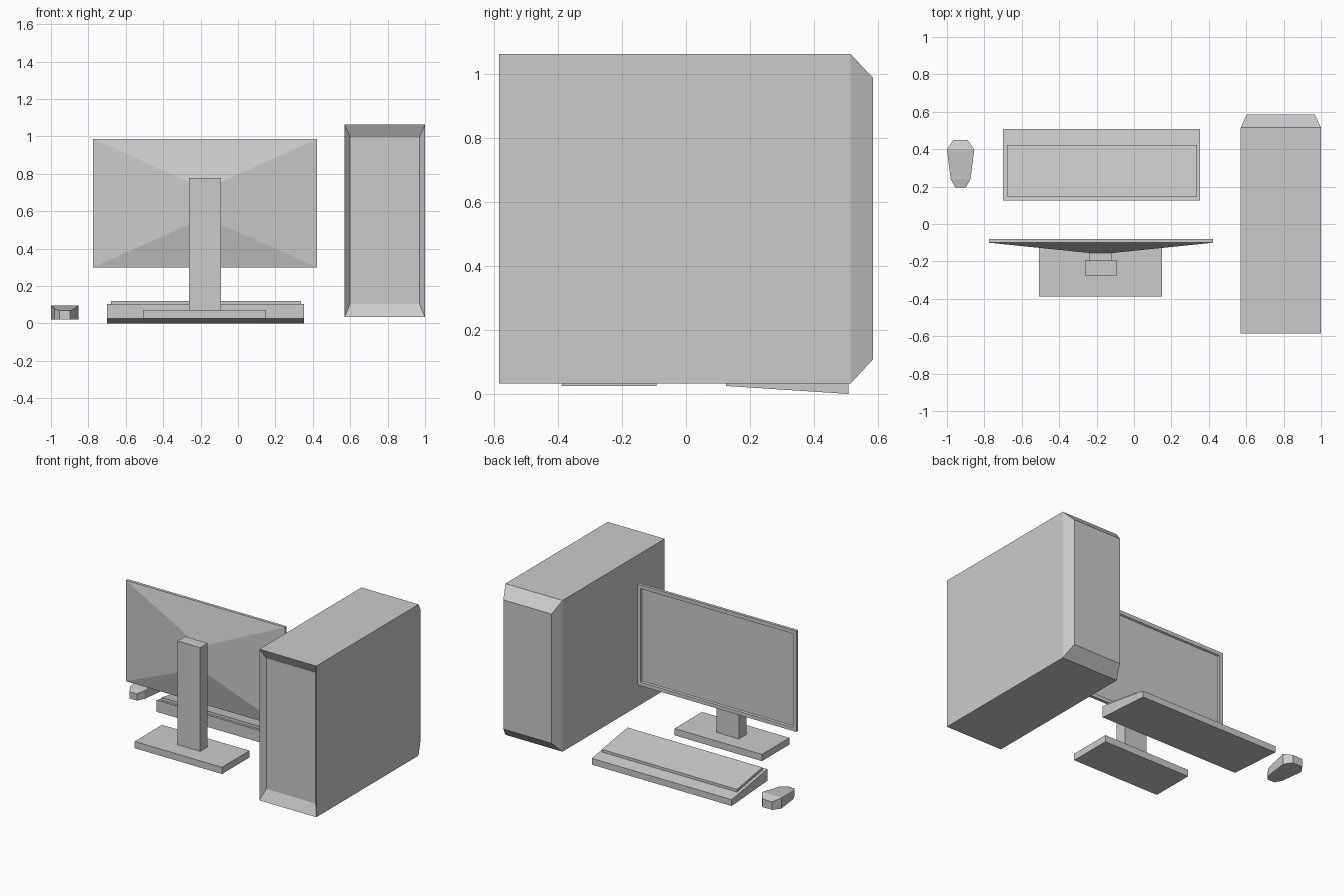
import bpy
import bmesh


def loft(name, sections):
    """Skin rectangular sections (y, x0, x1, z0, z1) ordered along the part and cap both ends."""
    bm = bmesh.new()
    rings = []
    for y, x0, x1, z0, z1 in sections:
        corners = ((x0, z0), (x1, z0), (x1, z1), (x0, z1))
        rings.append([bm.verts.new((x, y, z)) for x, z in corners])
    for a, b in zip(rings, rings[1:]):
        for i in range(4):
            j = (i + 1) % 4
            bm.faces.new((a[i], a[j], b[j], b[i]))
    bm.faces.new(rings[0])
    bm.faces.new(rings[-1])
    bmesh.ops.recalc_face_normals(bm, faces=bm.faces)
    mesh = bpy.data.meshes.new(name)
    bm.to_mesh(mesh)
    bm.free()
    obj = bpy.data.objects.new(name, mesh)
    bpy.context.collection.objects.link(obj)
    return obj


def box(name, x, y, z):
    return loft(name, [(y[0], *x, *z), (y[1], *x, *z)])


# Tower: recessed rear panel, straight case, chamfered user-side panel
loft("computer_tower", [
    (-0.55, 0.60, 0.97, 0.105, 0.995),
    (-0.585, 0.57, 1.0, 0.033, 1.063),
    (0.515, 0.57, 1.0, 0.033, 1.063),
    (0.585, 0.603, 0.967, 0.108, 0.988),
])

# Monitor: tapered back, thin rim, recessed screen
loft("monitor", [
    (-0.155, -0.237, -0.115, 0.54, 0.745),
    (-0.10, -0.775, 0.423, 0.30, 0.987),
    (-0.08, -0.775, 0.423, 0.30, 0.987),
    (-0.08, -0.75, 0.398, 0.325, 0.962),
    (-0.09, -0.745, 0.393, 0.33, 0.957),
])

# Monitor stand
box("monitor_mount", (-0.24, -0.12), (-0.20, -0.15), (0.54, 0.745))
box("stand_post", (-0.262, -0.092), (-0.275, -0.195), (0.07, 0.778))
box("stand_base", (-0.508, 0.151), (-0.388, -0.092), (0.025, 0.071))

# Keyboard wedge with raised key block
loft("keyboard_body", [
    (0.125, -0.70, 0.354, 0.025, 0.105),
    (0.508, -0.70, 0.354, 0.0, 0.043),
])
loft("key_block", [
    (0.148, -0.68, 0.338, 0.09, 0.12),
    (0.422, -0.68, 0.338, 0.045, 0.075),
])

# Mouse: tapered body, highest near the palm
mouse_x = -0.927
loft("mouse", [
    (y, mouse_x - w, mouse_x + w, 0.022, top)
    for y, w, top in ((0.195, 0.028, 0.068), (0.24, 0.053, 0.078),
                      (0.40, 0.073, 0.095), (0.45, 0.037, 0.077))
])
